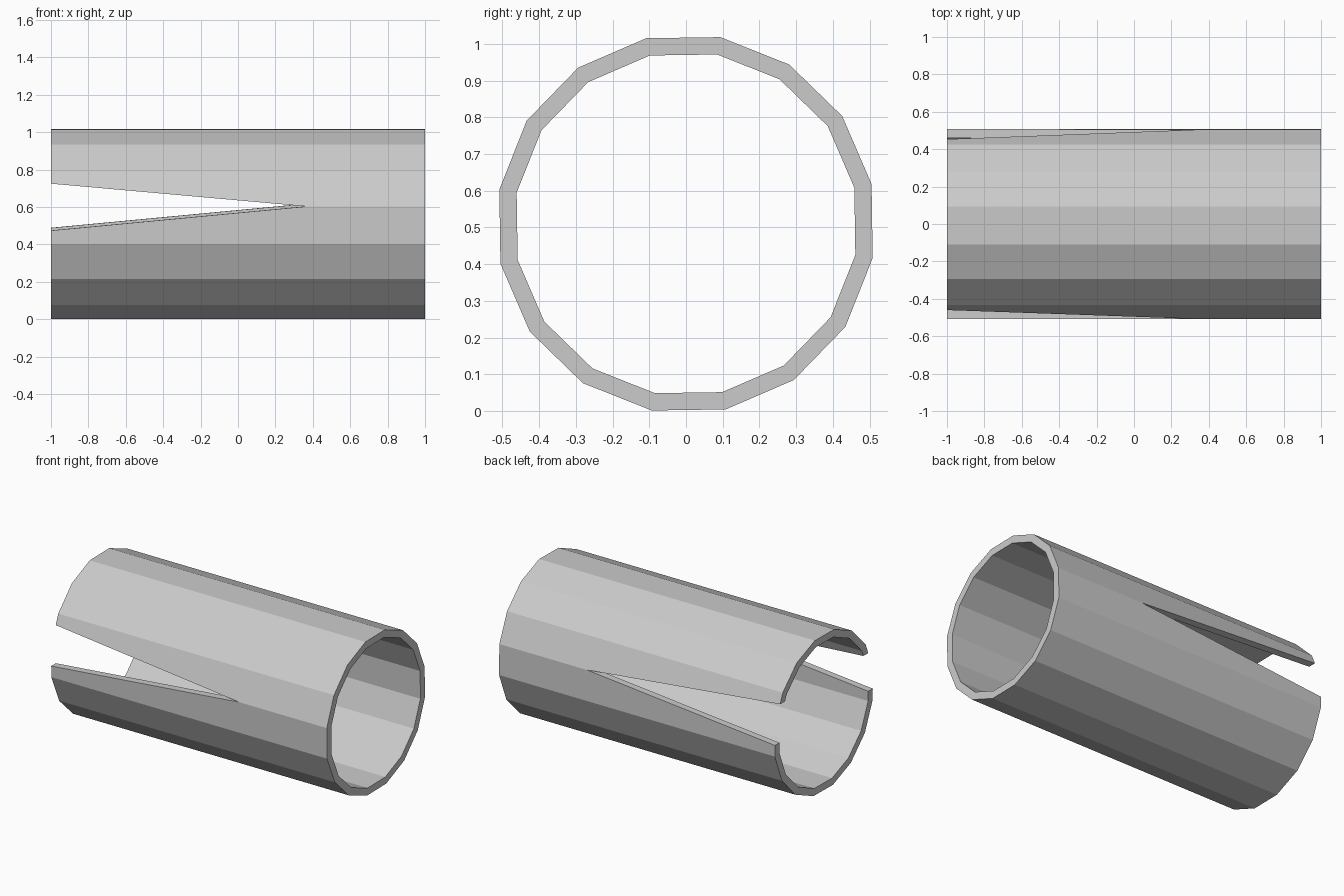
import bpy, bmesh, math
from mathutils import Matrix

SIDES = 16
OUTER, INNER = 0.517, 0.469
TILT, CENTRE_Z = math.radians(0.85), 0.51
PLACE = Matrix.Translation((0, 0, CENTRE_Z)) @ Matrix.Rotation(TILT, 4, 'X')

default_cube = bpy.data.objects.get("Cube")
if default_cube:
    bpy.data.objects.remove(default_cube, do_unlink=True)

grey = bpy.data.materials.new("plain grey")
grey.use_nodes = True
grey.diffuse_color = (0.6, 0.6, 0.6, 1)
grey.node_tree.nodes["Principled BSDF"].inputs["Base Color"].default_value = (0.6, 0.6, 0.6, 1)


def add_object(name, bm):
    """Place a bmesh in the scene with the shared tilt and material."""
    bmesh.ops.recalc_face_normals(bm, faces=bm.faces)
    bm.transform(PLACE)
    mesh = bpy.data.meshes.new(name)
    bm.to_mesh(mesh)
    bm.free()
    mesh.materials.append(grey)
    obj = bpy.data.objects.new(name, mesh)
    bpy.context.collection.objects.link(obj)
    return obj


# Faceted tube: outer and inner rings at both ends, joined by quads
bm = bmesh.new()
rings = []
for x, radius in ((-1, OUTER), (1, OUTER), (1, INNER), (-1, INNER)):
    angles = [(i + 0.5) * math.tau / SIDES for i in range(SIDES)]
    rings.append([bm.verts.new((x, radius * math.cos(a), radius * math.sin(a))) for a in angles])
for k, ring in enumerate(rings):
    following = rings[(k + 1) % len(rings)]
    for i in range(SIDES):
        j = (i + 1) % SIDES
        bm.faces.new((ring[i], ring[j], following[j], following[i]))
tube = add_object("slotted_tube", bm)

# Wedge cutter: tapered notch through both side walls, open at the -x end
APEX_X, APEX_Z, LOW, HIGH, OVER = 0.365, 0.101, -0.028, 0.222, 0.1
grow = 1 + OVER / (APEX_X + 1)
profile = [(APEX_X, APEX_Z)]
profile += [(-1 - OVER, APEX_Z + (z - APEX_Z) * grow) for z in (LOW, HIGH)]
bm = bmesh.new()
near, far = [[bm.verts.new((x, y, z)) for x, z in profile] for y in (-1, 1)]
bm.faces.new(near)
bm.faces.new(far)
for i in range(3):
    j = (i + 1) % 3
    bm.faces.new((near[i], near[j], far[j], far[i]))
cutter = add_object("notch_cutter", bm)
cutter.hide_render = True

# Cut the notch, then discard the helper
cut = tube.modifiers.new("notch", 'BOOLEAN')
cut.operation = 'DIFFERENCE'
cut.solver = 'EXACT'
cut.object = cutter
bpy.context.view_layer.objects.active = tube
bpy.ops.object.modifier_apply(modifier=cut.name)
bpy.data.objects.remove(cutter, do_unlink=True)
